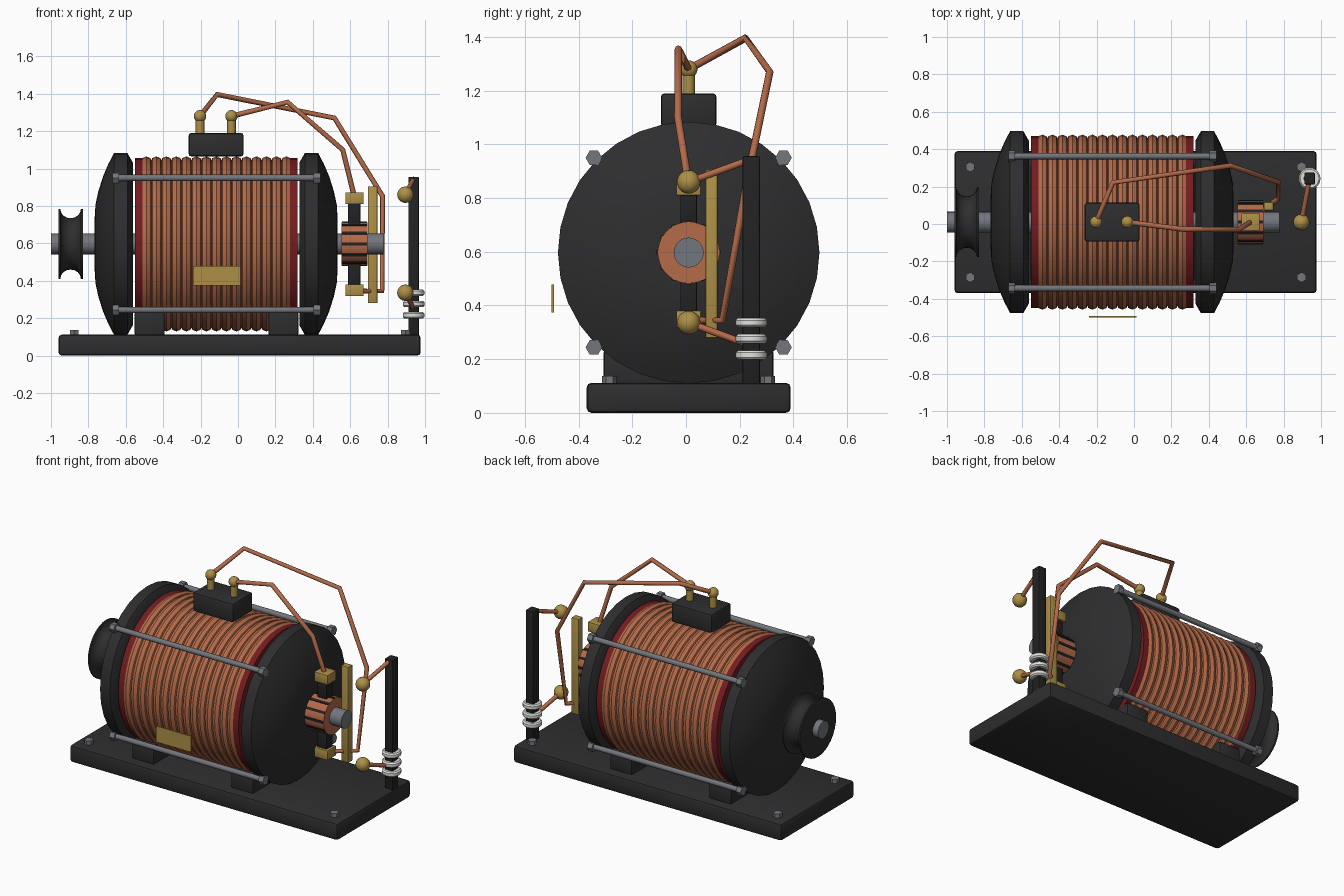
import bpy, bmesh, math
from mathutils import Vector, Matrix

if "Cube" in bpy.data.objects:
    bpy.data.objects.remove(bpy.data.objects["Cube"])

CY, CZ = 0.01, 0.597          # machine axis runs along x


def mat(name, rgb):
    m = bpy.data.materials.new(name)
    m.diffuse_color = (*rgb, 1)
    m.use_nodes = True
    m.node_tree.nodes["Principled BSDF"].inputs["Base Color"].default_value = m.diffuse_color
    return m


IRON = mat("dark iron", (0.027, 0.027, 0.029))
BLACK = mat("black carbon", (0.016, 0.016, 0.017))
COPPER = mat("copper", (0.46, 0.145, 0.066))
BRASS = mat("brass", (0.42, 0.28, 0.064))
RED = mat("red insulation", (0.17, 0.012, 0.014))
STEEL = mat("steel", (0.17, 0.18, 0.20))
WHITE = mat("white porcelain", (0.75, 0.75, 0.72))


def finish(name, bm, material, smooth=True):
    bmesh.ops.recalc_face_normals(bm, faces=bm.faces)
    me = bpy.data.meshes.new(name)
    bm.to_mesh(me)
    bm.free()
    ob = bpy.data.objects.new(name, me)
    me.materials.append(material)
    bpy.context.collection.objects.link(ob)
    if smooth:
        bpy.ops.object.select_all(action='DESELECT')
        ob.select_set(True)
        bpy.context.view_layer.objects.active = ob
        bpy.ops.object.shade_smooth_by_angle(angle=math.radians(35))
    return ob


def box(name, x, y, z, material, bevel=0.0):
    """Box from (min, max) ranges."""
    bm = bmesh.new()
    bmesh.ops.create_cube(bm, size=1)
    for v in bm.verts:
        for i, (a, b) in enumerate((x, y, z)):
            v.co[i] = (a + b) / 2 + v.co[i] * (b - a)
    if bevel:
        bmesh.ops.bevel(bm, geom=bm.edges[:], offset=bevel, segments=2,
                        profile=0.5, affect='EDGES')
    return finish(name, bm, material, bevel > 0)


def rod(name, a, b, r, material, sides=16):
    """Cylinder between two points."""
    a, b = Vector(a), Vector(b)
    bm = bmesh.new()
    bmesh.ops.create_cone(bm, cap_ends=True, segments=sides, radius1=r, radius2=r,
                          depth=(b - a).length)
    rot = Vector((0, 0, 1)).rotation_difference(b - a).to_matrix().to_4x4()
    bm.transform(Matrix.Translation((a + b) / 2) @ rot)
    return finish(name, bm, material, sides > 8)


def lathe(name, profile, material, sides=32, closed=False):
    """Turn (x, radius) points around the machine axis."""
    bm = bmesh.new()
    rings = []
    for k in range(sides):
        t = 2 * math.pi * k / sides
        rings.append([bm.verts.new((x, CY + r * math.cos(t), CZ + r * math.sin(t)))
                      for x, r in profile])
    n = len(profile)
    for k in range(sides):
        p, q = rings[k], rings[(k + 1) % sides]
        for i in range(n if closed else n - 1):
            j = (i + 1) % n
            bm.faces.new((p[i], p[j], q[j], q[i]))
    if not closed:
        bm.faces.new([r[0] for r in rings])
        bm.faces.new([r[-1] for r in rings])
    return finish(name, bm, material)


def ball(name, p, r):
    bm = bmesh.new()
    bmesh.ops.create_uvsphere(bm, u_segments=16, v_segments=10, radius=r)
    bm.transform(Matrix.Translation(p))
    return finish(name, bm, BRASS)


def wire(name, pts, r=0.014):
    cu = bpy.data.curves.new(name, 'CURVE')
    cu.dimensions = '3D'
    cu.bevel_depth = r
    cu.bevel_resolution = 2
    cu.use_fill_caps = True
    sp = cu.splines.new('POLY')
    sp.points.add(len(pts) - 1)
    for p, co in zip(sp.points, pts):
        p.co = (*co, 1)
    cu.materials.append(COPPER)
    ob = bpy.data.objects.new(name, cu)
    bpy.context.collection.objects.link(ob)


# base plate, hold-down bolts and feet
box("base", (-0.96, 0.977), (-0.37, 0.39), (0, 0.112), IRON, 0.018)
for sx in (-1, 1):
    for sy in (-1, 1):
        x, y = 0.01 + sx * 0.886, CY + sy * 0.295
        rod("base_bolt", (x, y, 0.10), (x, y, 0.138), 0.027, STEEL, 6)
for x0 in (-0.553, 0.163):
    box("foot", (x0, x0 + 0.16), (-0.307, 0.326), (0.105, 0.235), IRON, 0.012)

# windings as a ribbed turned body between red flanges
lathe("coil_core", [(-0.52, 0.43), (0.29, 0.43)], COPPER)
for i in range(15):
    cx = -0.49 + i * 0.0535
    lathe("coil_turn", [(cx + 0.031 * math.cos(k * math.pi / 4),
                         0.437 + 0.031 * math.sin(k * math.pi / 4)) for k in range(8)],
          COPPER, 40, True)
for x0 in (-0.55, 0.275):
    lathe("coil_flange", [(x0, 0.46), (x0 + 0.043, 0.46)], RED, 40)

# end bells, mirrored about the body centre
for s in (-1, 1):
    lathe("end_bell", [(-0.117 + s * d, r) for d, r in
                       ((0.445, 0.435), (0.475, 0.487), (0.545, 0.487), (0.575, 0.43),
                        (0.605, 0.36), (0.63, 0.28), (0.645, 0.21), (0.65, 0.13))], IRON)

# tie rods with hex nuts
for sy in (-1, 1):
    for sz in (-1, 1):
        y, z = CY + sy * 0.353, CZ + sz * 0.353
        rod("tie_rod", (-0.66, y, z), (0.43, y, z), 0.017, STEEL, 12)
        for x in (-0.67, 0.405):
            rod("tie_nut", (x, y, z), (x + 0.035, y, z), 0.031, STEEL, 6)

# shaft and grooved pulley
lathe("shaft", [(-1.0, 0.056), (0.777, 0.056)], STEEL, 20)
lathe("pulley", [(-0.96, 0.187)] +
      [(-0.895 + 0.055 * math.cos(t), 0.187 - 0.05 * math.sin(t))
       for t in [math.pi * (1 - k / 8) for k in range(9)]] + [(-0.83, 0.187)], IRON)

# commutator with dark slots
lathe("commutator", [(0.553, 0.115), (0.692, 0.115)], COPPER, 36)
for k in range(12):
    ob = box("commutator_slot", (0.556, 0.689), (-0.008, 0.008), (0.10, 0.119), BLACK)
    ob.matrix_world = (Matrix.Translation((0, CY, CZ)) @
                       Matrix.Rotation(math.radians(30 * k), 4, 'X'))

# brushes and holders above and below
for z0, z1, h0, h1 in ((0.70, 0.82, 0.81, 0.873), (0.37, 0.49, 0.318, 0.381)):
    box("brush", (0.588, 0.654), (-0.021, 0.041), (z0, z1), BLACK, 0.004)
    box("brush_holder", (0.574, 0.671), (-0.036, 0.056), (h0, h1), BRASS, 0.004)
box("brush_bar", (0.694, 0.745), (0.073, 0.117), (0.28, 0.905), BRASS, 0.003)

# terminal block with two posts
box("terminal_block", (-0.264, 0.03), (-0.094, 0.114), (1.065, 1.19), IRON, 0.014)
for x in (-0.203, -0.035):
    rod("terminal_post", (x, CY, 1.18), (x, CY, 1.28), 0.023, BRASS)
    ball("terminal_ball", (x, CY, 1.28), 0.033)

# mast with porcelain rings and spark balls
box("mast", (0.911, 0.967), (0.211, 0.275), (0.105, 0.956), BLACK, 0.006)
for z in (0.216, 0.276, 0.336):
    bm = bmesh.new()
    prof = [(0.03, -0.017), (0.05, -0.017), (0.058, -0.009),
            (0.058, 0.009), (0.05, 0.017), (0.03, 0.017)]
    vs = [bm.verts.new((r, 0, h)) for r, h in prof]
    es = [bm.edges.new((vs[i], vs[(i + 1) % 6])) for i in range(6)]
    bmesh.ops.spin(bm, geom=vs + es, axis=(0, 0, 1), cent=(0, 0, 0), steps=20,
                   angle=2 * math.pi, use_merge=True)
    bmesh.ops.remove_doubles(bm, verts=bm.verts, dist=1e-4)
    bm.transform(Matrix.Translation((0.939, 0.243, z)))
    finish("insulator_ring", bm, WHITE)
for z, zm in ((0.86, 0.945), (0.336, 0.25)):
    ball("spark_ball", (0.895, CY, z), 0.044)
    wire("spark_lead", [(0.895, CY, z), (0.939, 0.243, zm)], 0.013)

# copper leads from terminals to brushes
wire("long_lead", [(-0.203, CY, 1.28), (-0.112, 0.222, 1.396), (0.516, 0.312, 1.27),
                   (0.773, 0.225, 0.852), (0.77, 0.136, 0.345), (0.65, 0.04, 0.345)])
wire("short_lead", [(-0.035, CY, 1.28), (0.265, -0.028, 1.355), (0.56, -0.03, 1.10),
                    (0.622, CY, 0.85)])

# blank rating plate in front of the windings
box("rating_plate", (-0.24, 0.013), (-0.501, -0.492), (0.374, 0.478), BRASS)
